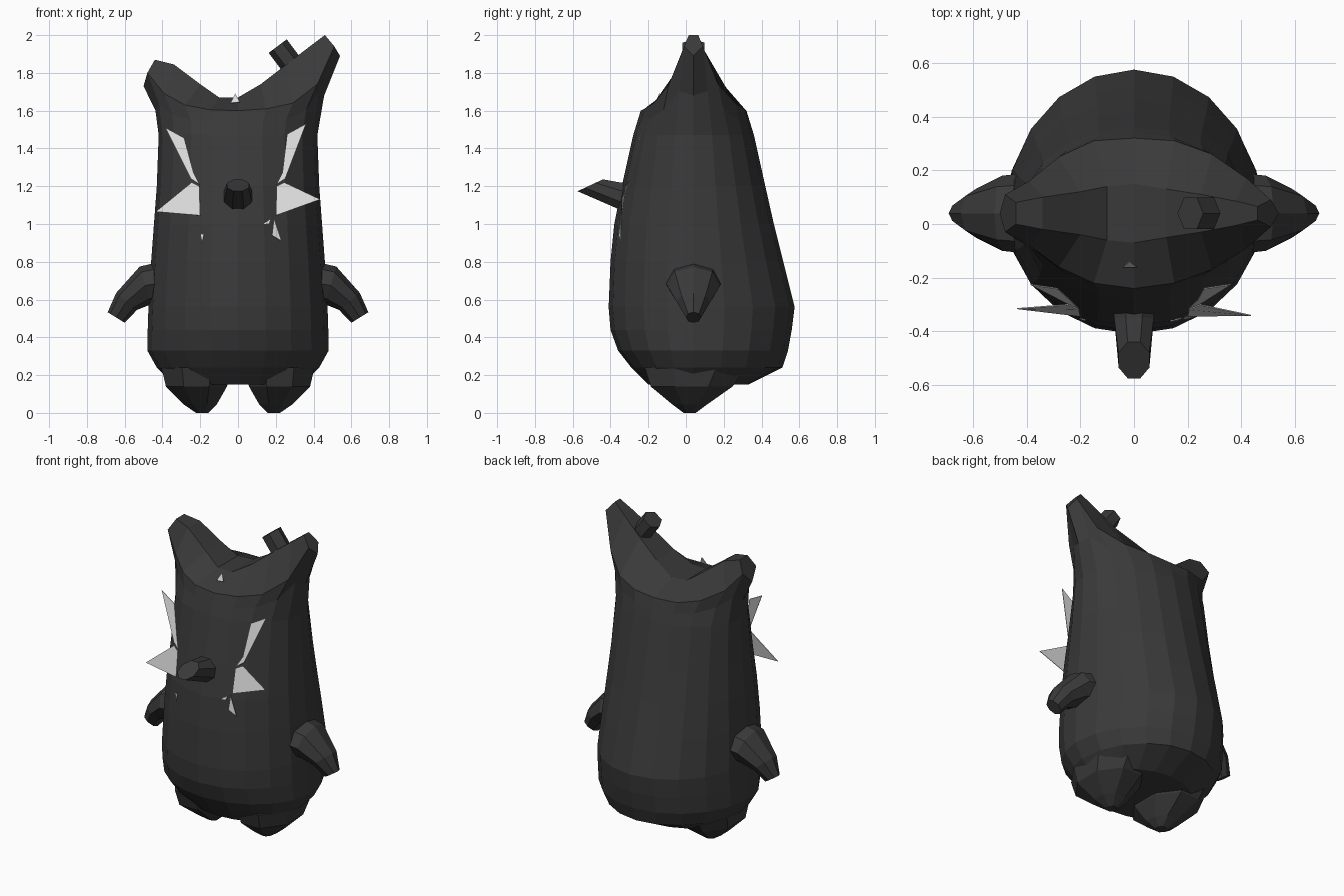
import bpy, bmesh, math
from mathutils import Vector, Matrix

if "Cube" in bpy.data.objects:
    bpy.data.objects.remove(bpy.data.objects["Cube"])


def material(name, r, g, b):
    m = bpy.data.materials.new(name)
    m.diffuse_color = (r, g, b, 1)
    m.use_nodes = True
    m.node_tree.nodes["Principled BSDF"].inputs["Base Color"].default_value = m.diffuse_color
    return m


DARK = material("charcoal", 0.042, 0.042, 0.042)
PALE = material("pale_grey", 0.72, 0.72, 0.72)


def finish(bm, name, mat):
    bmesh.ops.recalc_face_normals(bm, faces=bm.faces)
    me = bpy.data.meshes.new(name)
    bm.to_mesh(me)
    bm.free()
    me.materials.append(mat)
    ob = bpy.data.objects.new(name, me)
    bpy.context.collection.objects.link(ob)
    return ob


def bridge(bm, rings, cap_start=True, cap_end=True):
    vs = [[bm.verts.new(p) for p in r] for r in rings]
    n = len(vs[0])
    for a, b in zip(vs, vs[1:]):
        for i in range(n):
            bm.faces.new((a[i], a[(i + 1) % n], b[(i + 1) % n], b[i]))
    if cap_start:
        bm.faces.new(vs[0])
    if cap_end:
        bm.faces.new(vs[-1])
    return vs


def oval(centre, u, v, n=8, turn=0.5):
    """Ring of n points around centre, spanned by half axes u and v."""
    out = []
    for k in range(n):
        t = 2 * math.pi * (k + turn) / n
        out.append(Vector(centre) + Vector(u) * math.cos(t) + Vector(v) * math.sin(t))
    return out


# Body: rings of (z, half width, front y, back y), fuller at the back
YC = 0.04
sections = [(0.15, 0.34, -0.20, 0.33), (0.24, 0.43, -0.29, 0.51),
            (0.33, 0.48, -0.36, 0.54), (0.44, 0.478, -0.40, 0.56),
            (0.56, 0.474, -0.41, 0.575), (0.80, 0.46, -0.40, 0.515),
            (1.00, 0.445, -0.38, 0.465), (1.20, 0.43, -0.34, 0.42),
            (1.47, 0.42, -0.28, 0.36)]
rings = []
for z, rx, yf, yb in sections:
    ring = []
    for k in range(20):
        t = math.pi * k / 10
        s = math.sin(t)
        ring.append(Vector((rx * math.cos(t), YC - s * ((YC - yf) if s > 0 else (yb - YC)), z)))
    rings.append(ring)

# Crown: rim x, front y, back y, z, then ridge x, z, half depth; from right ear to left ear
crown = [(0.51, -0.01, 0.09, 1.94, 0.46, 2.00, 0.025),
         (0.42, -0.09, 0.17, 1.74, 0.38, 1.94, 0.045),
         (0.29, -0.17, 0.26, 1.64, 0.25, 1.84, 0.07),
         (0.15, -0.22, 0.31, 1.61, 0.12, 1.74, 0.09),
         (0.00, -0.24, 0.32, 1.60, 0.00, 1.67, 0.11),
         (-0.15, -0.22, 0.31, 1.605, -0.10, 1.67, 0.10),
         (-0.28, -0.16, 0.25, 1.63, -0.20, 1.74, 0.08),
         (-0.39, -0.08, 0.16, 1.69, -0.34, 1.845, 0.06),
         (-0.48, -0.03, 0.11, 1.80, -0.44, 1.87, 0.04)]
rim = [Vector((0.54, YC, 1.89))]
rim += [Vector((c[0], c[1], c[3])) for c in crown]
rim += [Vector((-0.50, YC, 1.73))]
rim += [Vector((c[0], c[2], c[3])) for c in reversed(crown)]
middle = []
for a, b in zip(rings[-1], rim):
    m = (a + b) / 2
    m.x *= 0.95
    middle.append(m)
rings += [middle, rim]

bm = bmesh.new()
top = bridge(bm, rings, True, False)[-1]
cols = []
for j, c in enumerate(crown):
    cols.append((top[j + 1], bm.verts.new((c[4], YC - c[6], c[5])),
                 bm.verts.new((c[4], YC + c[6], c[5])), top[19 - j]))
for a, b in zip(cols, cols[1:]):
    for i in range(3):
        bm.faces.new((a[i], a[i + 1], b[i + 1], b[i]))
bm.faces.new((top[0],) + cols[0])
bm.faces.new((top[10],) + cols[-1])
finish(bm, "body", DARK)

# Feet and arms, mirrored
for side, label in ((1, "right"), (-1, "left")):
    bm = bmesh.new()
    bridge(bm, [oval((side * x, y, z), (rx, 0, 0), (0, ry, 0))
                for x, y, z, rx, ry in ((0.22, 0.05, 0.24, 0.20, 0.29),
                                        (0.22, 0.03, 0.14, 0.175, 0.235),
                                        (0.20, 0.02, 0.045, 0.095, 0.10),
                                        (0.19, 0.02, 0.00, 0.035, 0.035))])
    finish(bm, label + "_foot", DARK)

    bm = bmesh.new()
    # centre x, z, half axis x, z across the arm, half depth
    bridge(bm, [oval((side * x, YC, z), (side * ux, 0, uz), (0, ry, 0), 8, 0)
                for x, z, ux, uz, ry in ((0.40, 0.69, 0.01, 0.11, 0.15),
                                         (0.49, 0.675, 0.03, 0.10, 0.14),
                                         (0.59, 0.59, 0.055, 0.045, 0.09),
                                         (0.645, 0.505, 0.045, 0.028, 0.04))])
    finish(bm, label + "_arm", DARK)

# Nose: tapered peg with a slanted end
bm = bmesh.new()
bridge(bm, [oval((0, -0.28, 1.14), (0.082, 0, 0), (0, 0, 0.085)),
            oval((0, -0.35, 1.148), (0.08, 0, 0), (0, 0, 0.078)),
            oval((0, -0.507, 1.205), (0.062, 0, 0), (0, 0.073, 0.034))])
finish(bm, "nose", DARK)

# Knob standing on the slope of the taller ear
bm = bmesh.new()
axis = Vector((-0.6, 0, 0.8))
bridge(bm, [oval(Vector((0.21, YC, 1.942)) - axis * d, (0.048, 0, 0.036), (0, 0.068, 0), 6, 0)
            for d in (0, 0.16)])
finish(bm, "ear_knob", DARK)


# Pale face markings: thin slivers standing off the face
def sliver(name, *pts):
    bm = bmesh.new()
    bm.faces.new([bm.verts.new(p) for p in pts])
    ob = finish(bm, name, PALE)
    mod = ob.modifiers.new("thickness", 'SOLIDIFY')
    mod.thickness = 0.004
    mod.offset = 0


for side, label in ((1, "right"), (-1, "left")):
    dx, dz = (0, 0) if side > 0 else (0.025, -0.02)
    sliver(label + "_upper_marking", (side * (0.36 + dx), -0.225, 1.53 + dz),
           (side * (0.26 + dx), -0.24, 1.475 + dz), (side * 0.235, -0.285, 1.27),
           (side * 0.205, -0.315, 1.21), (side * 0.25, -0.295, 1.24))
    tip = (0.435, -0.34, 1.13) if side > 0 else (-0.435, -0.315, 1.065)
    sliver(label + "_lower_marking", tip, (side * 0.245, -0.30, 1.22),
           (side * 0.205, -0.318, 1.20), (side * 0.20, -0.343, 1.045))
sliver("right_small_marking", (0.19, -0.345, 1.03), (0.23, -0.345, 0.91), (0.18, -0.355, 0.94))
sliver("right_tiny_marking", (0.135, -0.362, 1.0), (0.175, -0.35, 1.03), (0.165, -0.358, 1.0))
sliver("left_tiny_marking", (-0.20, -0.352, 0.95), (-0.18, -0.358, 0.945), (-0.19, -0.36, 0.90))
sliver("crown_marking", (-0.04, -0.16, 1.64), (0.01, -0.16, 1.645), (-0.015, -0.14, 1.69))
